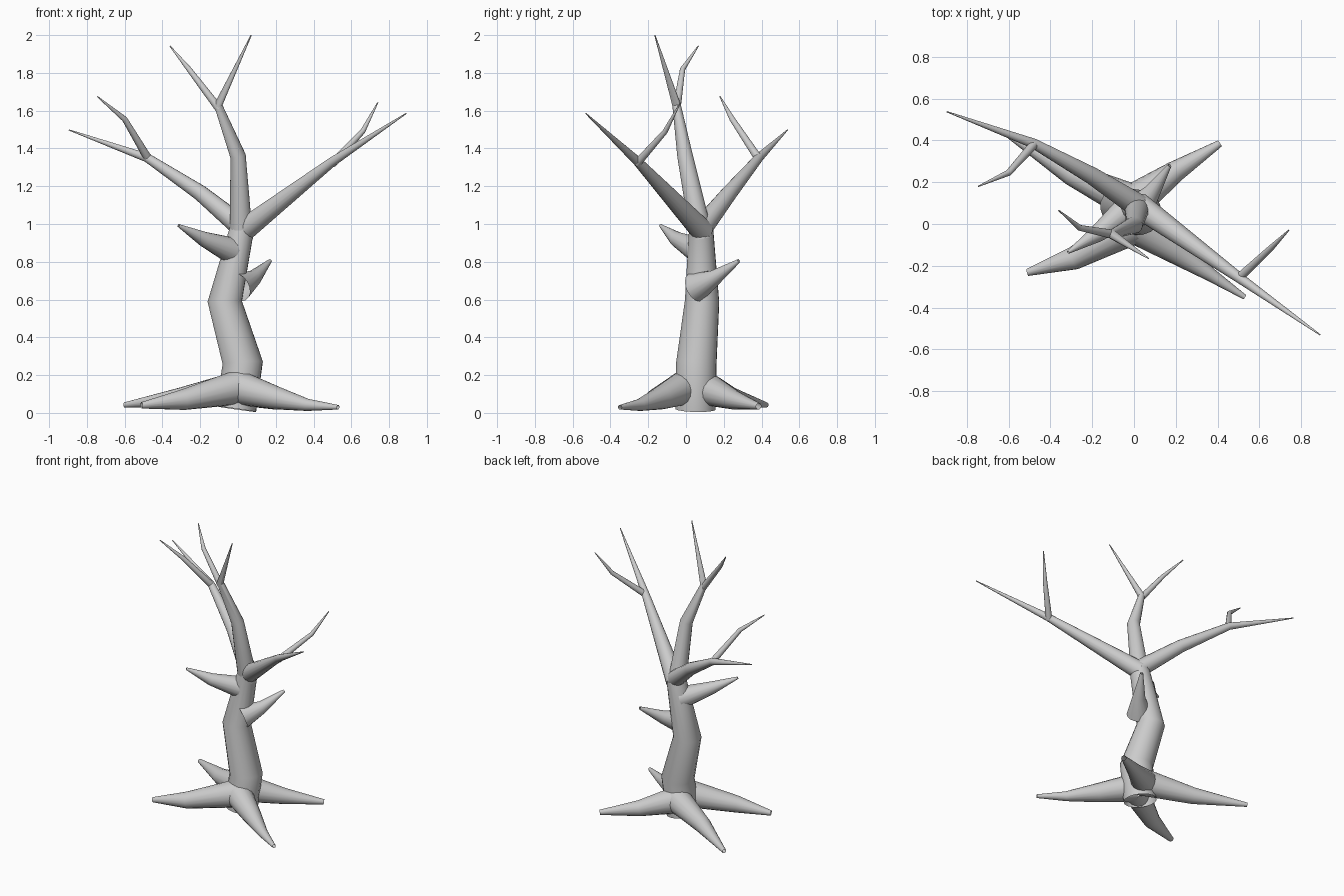
import bpy
import math


def limb(name, points):
    """Open tapered tube through (x, y, z, radius) points."""
    cu = bpy.data.curves.new(name, 'CURVE')
    cu.dimensions = '3D'
    cu.bevel_depth = 1.0
    cu.bevel_resolution = 6
    cu.use_fill_caps = False
    sp = cu.splines.new('POLY')
    sp.points.add(len(points) - 1)
    for p, (x, y, z, r) in zip(sp.points, points):
        p.co = (x, y, z, 1)
        p.radius = r
    ob = bpy.data.objects.new(name, cu)
    bpy.context.collection.objects.link(ob)
    bpy.ops.object.select_all(action='DESELECT')
    ob.select_set(True)
    bpy.context.view_layer.objects.active = ob
    bpy.ops.object.convert(target='MESH')
    bpy.ops.object.shade_smooth_by_angle(angle=math.radians(35))


# Trunk
limb("trunk", [(-0.01, 0.05, 0.02, 0.108), (0.025, 0.055, 0.265, 0.108),
               (-0.07, 0.085, 0.59, 0.092), (0.02, 0.08, 0.97, 0.065)])

# Central leader with forked top
limb("top_branch", [(0.018, 0.085, 0.92, 0.062), (0.0, -0.005, 1.36, 0.042),
                    (-0.105, -0.05, 1.63, 0.023), (0.07, -0.165, 2.0, 0.003)])
limb("top_twig", [(-0.1, -0.05, 1.61, 0.022), (-0.26, -0.018, 1.82, 0.014),
                  (-0.36, 0.065, 1.942, 0.003)])

# Right branch and twig
limb("right_branch", [(0.02, 0.09, 0.96, 0.062), (0.5, -0.255, 1.33, 0.025),
                      (0.89, -0.53, 1.585, 0.003)])
limb("right_twig", [(0.5, -0.26, 1.32, 0.022), (0.66, -0.11, 1.49, 0.014),
                    (0.74, -0.03, 1.643, 0.003)])

# Left branch and twig
limb("left_branch", [(0.03, 0.08, 0.975, 0.058), (-0.2, 0.23, 1.165, 0.042),
                     (-0.48, 0.385, 1.35, 0.024), (-0.895, 0.537, 1.498, 0.003)])
limb("left_twig", [(-0.475, 0.385, 1.345, 0.022), (-0.6, 0.245, 1.555, 0.015),
                   (-0.745, 0.18, 1.675, 0.003)])

# Short stubs on the trunk
limb("left_stub", [(-0.01, 0.085, 0.85, 0.075), (-0.18, -0.05, 0.92, 0.04),
                   (-0.315, -0.135, 0.992, 0.008)])
limb("right_stub", [(0.0, 0.05, 0.665, 0.08), (0.085, 0.15, 0.715, 0.042),
                    (0.17, 0.28, 0.805, 0.01)])

# Roots
limb("root_front_right", [(0.0, 0.0, 0.135, 0.092), (0.2, -0.13, 0.08, 0.062),
                          (0.37, -0.245, 0.042, 0.032), (0.53, -0.35, 0.03, 0.012)])
limb("root_front_left", [(0.0, -0.005, 0.135, 0.092), (-0.29, -0.165, 0.07, 0.055),
                         (-0.51, -0.232, 0.04, 0.017)])
limb("root_back_right", [(-0.01, 0.1, 0.13, 0.09), (0.195, 0.25, 0.07, 0.052),
                         (0.41, 0.385, 0.035, 0.017)])
limb("root_back_left", [(0.02, 0.09, 0.135, 0.092), (-0.3, 0.24, 0.08, 0.055),
                        (-0.6, 0.425, 0.042, 0.014)])
